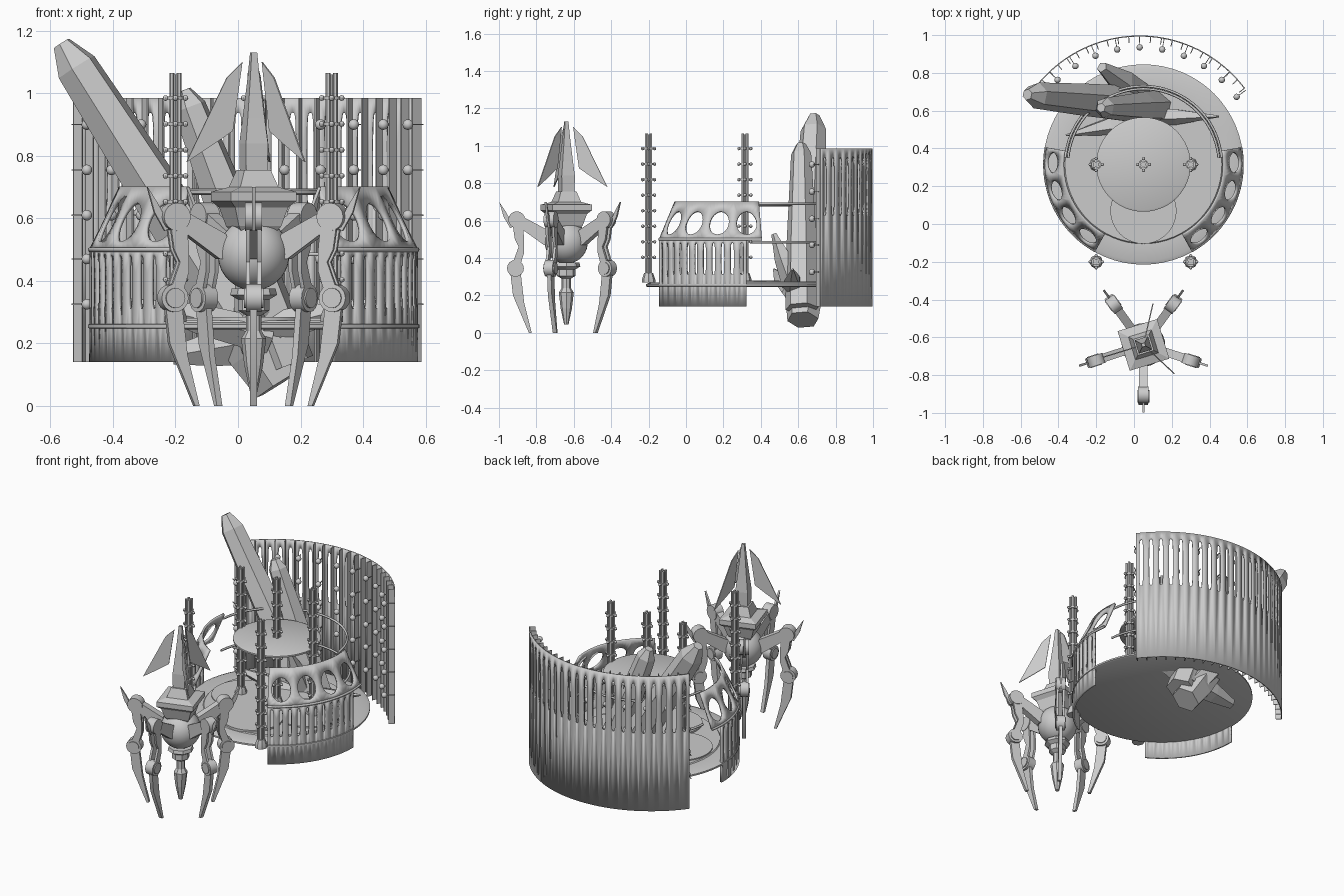
import bpy, bmesh
from math import sin, cos, pi, radians, copysign
from mathutils import Vector, Matrix

if "Cube" in bpy.data.objects:
    bpy.data.objects.remove(bpy.data.objects["Cube"])

CX, CY = 0.05, 0.315          # stage centre
SX, SY = 0.05, -0.64          # walker centre


def finish(bm, name, smooth=False, solid=0):
    bmesh.ops.remove_doubles(bm, verts=bm.verts, dist=1e-5)
    bmesh.ops.recalc_face_normals(bm, faces=bm.faces)
    me = bpy.data.meshes.new(name)
    bm.to_mesh(me)
    bm.free()
    ob = bpy.data.objects.new(name, me)
    bpy.context.collection.objects.link(ob)
    if solid:
        m = ob.modifiers.new("thickness", 'SOLIDIFY')
        m.thickness, m.offset = solid, 0
    if smooth:
        bpy.ops.object.select_all(action='DESELECT')
        ob.select_set(True)
        bpy.context.view_layer.objects.active = ob
        bpy.ops.object.shade_smooth_by_angle(angle=radians(35))
    return ob


def loft(bm, rings):
    rows = [[bm.verts.new(p) for p in r] for r in rings]
    n = len(rows[0])
    for a, b in zip(rows, rows[1:]):
        for i in range(n):
            bm.faces.new((a[i], a[(i + 1) % n], b[(i + 1) % n], b[i]))
    bm.faces.new(rows[0])
    bm.faces.new(rows[-1])


def lathe(bm, x, y, profile, n, turn=0):
    """Stack of n-gons from (radius, z) pairs."""
    loft(bm, [[(x + r * cos(2 * pi * i / n + turn), y + r * sin(2 * pi * i / n + turn), z)
               for i in range(n)] for r, z in profile])


def plate(bm, pts, t, ang, x=SX, y=SY, shift=0):
    """Radial (r, z) outline, thickened sideways, at an angle about a centre."""
    c, s = cos(ang), sin(ang)
    loft(bm, [[(x + r * c - d * s, y + r * s + d * c, z) for r, z in pts]
              for d in (shift - t / 2, shift + t / 2)])


def disc_pts(r, z, rad, n=16):
    return [(r + rad * cos(2 * pi * i / n), z + rad * sin(2 * pi * i / n)) for i in range(n)]


def ball(bm, p, r, u=12, v=8, s=(1, 1, 1)):
    bmesh.ops.create_uvsphere(bm, u_segments=u, v_segments=v, radius=r,
                              matrix=Matrix.Translation(p) @ Matrix.Diagonal((*s, 1)))


def panel(bm, x, y, a0, a1, cells, r0, z0, r1, z1, vc, hu, hv, power):
    """Curved wall made of cells, each with a rounded hole."""
    w = (a1 - a0) / cells
    for k in range(cells):
        def at(u, v):
            a, r = radians(a0 + w * (k + u)), r0 + (r1 - r0) * v
            return bm.verts.new((x + r * cos(a), y + r * sin(a), z0 + (z1 - z0) * v))
        out, inn = [], []
        for i in range(24):
            c, s = cos(i * pi / 12), sin(i * pi / 12)
            m = max(abs(c), abs(s))
            out.append(at(.5 + .5 * c / m, .5 + .5 * s / m))
            inn.append(at(.5 + hu * copysign(abs(c) ** power, c),
                          vc + hv * copysign(abs(s) ** power, s)))
        for i in range(24):
            j = (i + 1) % 24
            bm.faces.new((out[i], out[j], inn[j], inn[i]))


def arc_tube(name, r, z, a0, a1, rad):
    cu = bpy.data.curves.new(name, 'CURVE')
    cu.dimensions, cu.bevel_depth, cu.bevel_resolution = '3D', rad, 1
    sp = cu.splines.new('POLY')
    n = 40
    sp.points.add(n)
    for i in range(n + 1):
        a = radians(a0 + (a1 - a0) * i / n)
        sp.points[i].co = (CX + r * cos(a), CY + r * sin(a), z, 1)
    cu.use_fill_caps = True
    bpy.context.collection.objects.link(bpy.data.objects.new(name, cu))


# --- stage platform, low steps and raised disc
bm = bmesh.new()
lathe(bm, CX, CY, [(.52, .245), (.53, .25), (.53, .26), (.51, .268), (.42, .268), (.415, .274)], 64)
finish(bm, "platform", True)
bm = bmesh.new()
for x, y, r, h in ((.05, .07, .175, .284), (.27, .31, .19, .281), (-.17, .31, .19, .281)):
    lathe(bm, x, y, [(r, .26), (r, h)], 40)
finish(bm, "stage_steps", True)
bm = bmesh.new()
lathe(bm, CX, CY, [(.24, .675), (.25, .68), (.25, .69), (.24, .695)], 48)
finish(bm, "raised_disc", True)

# --- side walls: slotted below, oval windows above
for side, flip in (("right", 1), ("left", -1)):
    low, up = bmesh.new(), bmesh.new()
    a, b, c = (-61, 1, 10) if flip > 0 else (241, 179, 170)
    panel(low, CX, CY, a, b, 11, .52, .14, .52, .50, .71, .17, .235, .5)
    panel(up, CX, CY, a, c, 4, .52, .50, .425, .70, .43, .36, .31, 1)
    finish(low, side + "_slotted_wall", True, .012)
    finish(up, side + "_window_wall", True, .012)
    arc_tube(side + "_wall_rim", .523, .5, a, c, .008)
arc_tube("upper_rail", .40, .69, 5, 175, .007)
arc_tube("middle_rail", .415, .485, 5, 175, .007)

# --- curtain at the back with inner fins and hanging beads
KX, KY, KR = .03, .30, .695
bm = bmesh.new()
panel(bm, KX, KY, 37, 143, 22, KR, .14, KR, .985, .76, .19, .185, .5)
finish(bm, "curtain", True, .006)
bm = bmesh.new()
for k in range(23):
    plate(bm, [(KR - .035, .14), (KR, .14), (KR, .985), (KR - .035, .985)], .005,
          radians(37 + 106 * k / 22), KX, KY)
finish(bm, "curtain_fins")
bm = bmesh.new()
for k in range(11):
    a = radians(36 + 108 * k / 10)
    for z in (.9, .755, .61, .47, .325):
        ball(bm, (KX + .635 * cos(a), KY + .635 * sin(a), z), .017)
        plate(bm, [(.635, z - .002), (KR, z - .002), (KR, z + .002), (.635, z + .002)], .004, a, KX, KY)
finish(bm, "curtain_beads", True)

# --- beaded columns
for i, (x, y) in enumerate(((-.2, .315), (.05, .315), (.3, .315), (-.2, -.2), (.3, -.2))):
    bm = bmesh.new()
    lathe(bm, x, y, [(.036, .268), (.036, .285), (.024, .32), (.015, .32), (.015, 1.06)], 8)
    for q in range(4):
        a = pi / 4 + q * pi / 2
        lathe(bm, x + .016 * cos(a), y + .016 * sin(a), [(.008, .31), (.008, 1.065)], 6)
    for k in range(8):
        z = .985 - .083 * k
        lathe(bm, x, y, [(.027, z - .005), (.027, z + .005)], 12)
        for q in range(4):
            a = q * pi / 2
            ball(bm, (x + .032 * cos(a), y + .032 * sin(a), z), .009, 8, 6)
    finish(bm, "column_%d" % (i + 1), True)


# --- crystals
def crystal(name, p0, p1, prof, n=6, turn=0.3):
    p0, p1 = Vector(p0), Vector(p1)
    d = p1 - p0
    u = d.cross(Vector((0, 1, 0))).normalized()
    v = d.cross(u).normalized()
    bm = bmesh.new()
    loft(bm, [[p0 + d * t + r * (u * cos(2 * pi * i / n + turn) + v * sin(2 * pi * i / n + turn))
               for i in range(n)] for t, r in prof])
    finish(bm, name)


crystal("tall_crystal", (.13, .625, .07), (-.565, .685, 1.16),
        [(0, .085), (.1, .10), (.6, .085), (.93, .07), (1, .03)])
crystal("second_crystal", (.16, .62, .13), (-.175, .615, 1.01),
        [(0, .09), (.35, .085), (.94, .055), (1, .025)])
crystal("back_shard", (.1, .62, .15), (-.17, .83, .55), [(0, .08), (.6, .075), (1, .03)], 5)
crystal("low_left_shard", (.1, .57, .22), (-.36, .47, .34), [(0, .06), (.5, .05), (1, .005)], 5)
crystal("low_right_shard", (0, .57, .22), (.45, .57, .34), [(0, .06), (.5, .045), (1, .005)], 5)
crystal("front_shard", (.05, .6, .2), (.03, .47, .53), [(0, .07), (.6, .05), (1, .015)], 5)
crystal("under_shard", (-.21, .64, .16), (.14, .63, .22), [(0, .03), (.4, .06), (1, .09)], 5)

# --- walker body
T = pi / 4 + radians(17)
bm = bmesh.new()
ball(bm, (SX, SY, .485), .115, 32, 20)
finish(bm, "walker_core", True)
bm = bmesh.new()
lathe(bm, SX, SY, [(.075, .55), (.10, .575), (.125, .635), (.155, .655), (.155, .685),
                   (.09, .70), (.062, .755)], 4, T)
lathe(bm, SX, SY, [(.05, .745), (.052, .84), (.04, .92), (.022, 1.05), (.013, 1.13)], 4, T)
finish(bm, "walker_hood")
bm = bmesh.new()
lathe(bm, SX, SY, [(.07, .375), (.075, .355), (.05, .34), (.05, .305), (.025, .29), (.025, .24),
                   (.04, .215), (.03, .13), (.012, .045)], 8)
finish(bm, "walker_lower_spike")

# --- three thin blades around the hood
for i, deg in enumerate((77, -43, 197)):
    bm = bmesh.new()
    plate(bm, [(.038, 1.1), (.09, 1.05), (.14, .95), (.225, .78), (.13, .84), (.07, .88)], .006, radians(deg))
    finish(bm, "hood_blade_%d" % (i + 1))

# --- five legs
for k in range(5):
    a = radians(-90 + 72 * k)
    bm = bmesh.new()
    plate(bm, [(.07, .47), (.12, .47), (.26, .57), (.24, .625), (.10, .55)], .045, a)
    plate(bm, disc_pts(.265, .605, .045), .055, a)
    for s in (-.018, .018):
        plate(bm, [(.235, .6), (.29, .6), (.275, .5), (.255, .46), (.295, .35), (.25, .35),
                   (.225, .43), (.225, .5)], .014, a, shift=s)
    plate(bm, disc_pts(.272, .345, .045), .05, a)
    plate(bm, disc_pts(.272, .345, .032), .062, a)
    plate(bm, [(.30, .33), (.285, .2), (.20, 0), (.185, 0), (.225, .16), (.245, .33)], .022, a)
    plate(bm, [(.28, .57), (.30, .56), (.335, .62), (.358, .70), (.325, .65)], .012, a)
    finish(bm, "leg_%d" % (k + 1), True)
